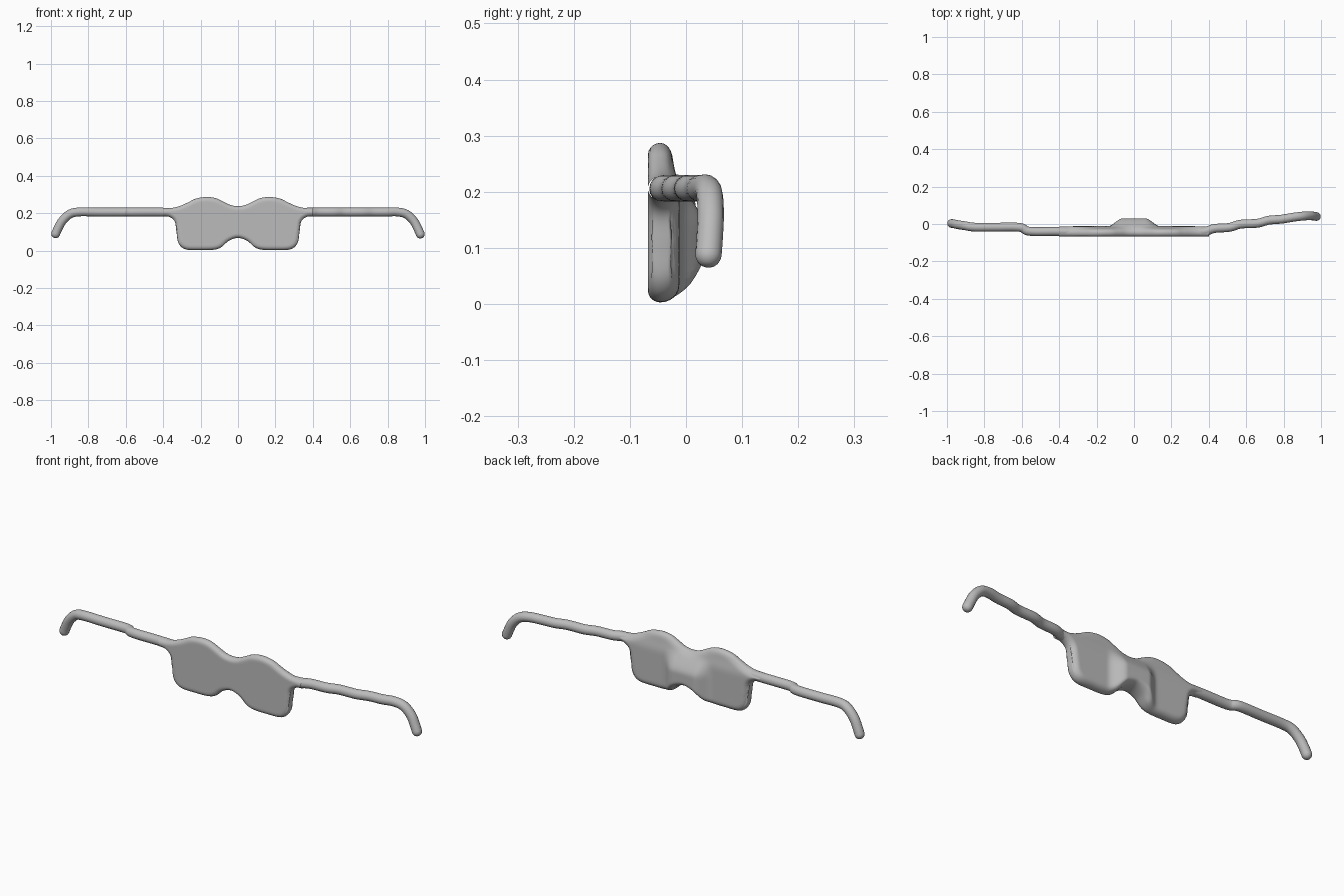
import bpy, bmesh, math
from mathutils import Vector

if "Cube" in bpy.data.objects:
    bpy.data.objects.remove(bpy.data.objects["Cube"])

grey = bpy.data.materials.new("plain grey")
grey.diffuse_color = (0.5, 0.5, 0.5, 1)
grey.use_nodes = True
grey.node_tree.nodes["Principled BSDF"].inputs["Base Color"].default_value = grey.diffuse_color


def spline(pts, n):
    """Catmull-Rom curve through pts with n samples per span."""
    p = [Vector(q) for q in pts]
    p = [2 * p[0] - p[1]] + p + [2 * p[-1] - p[-2]]
    out = []
    for i in range(1, len(p) - 2):
        a, b, c, d = p[i - 1:i + 3]
        for k in range(n):
            t = k / n
            out.append(0.5 * (2 * b + (c - a) * t + (2 * a - 5 * b + 4 * c - d) * t * t
                              + (3 * b - a - 3 * c + d) * t ** 3))
    return out + [p[-2]]


def finish(name, bm):
    bmesh.ops.recalc_face_normals(bm, faces=bm.faces)
    mesh = bpy.data.meshes.new(name)
    bm.to_mesh(mesh)
    bm.free()
    mesh.materials.append(grey)
    mesh.shade_smooth()
    bpy.context.collection.objects.link(bpy.data.objects.new(name, mesh))


def mirrored(half):
    return half + [(-x, z) for x, z in reversed(half[:-1])]


def smoothstep(a, b, v):
    t = min(max((v - a) / (b - a), 0), 1)
    return t * t * (3 - 2 * t)


# Front plate: paired lower and upper outlines, filled by rows between them
lower = mirrored([(-.40, .185), (-.365, .18), (-.338, .155), (-.329, .10), (-.318, .04),
                  (-.28, .007), (-.20, .003), (-.13, .005), (-.09, .018), (-.05, .052), (0, .068)])
upper = mirrored([(-.40, .227), (-.36, .228), (-.33, .233), (-.30, .243), (-.265, .259),
                  (-.225, .278), (-.17, .287), (-.12, .281), (-.08, .263), (-.04, .244), (0, .238)])
low, up = spline(lower, 5), spline(upper, 5)
rim = low + up
ROWS = 28
bm = bmesh.new()
front, back = [], []
for a, b in zip(low, up):
    f_col, b_col = [], []
    for j in range(ROWS + 1):
        t = 0.5 - 0.5 * math.cos(math.pi * j / ROWS)   # rows crowd towards the rim
        p = a.lerp(b, t)
        d = 0 if j in (0, ROWS) else min((p - q).length for q in rim)

        def dome(r):
            return math.sqrt(1 - (1 - min(d / r, 1)) ** 2)
        # nose pad swelling on the rear, fading towards the brow
        pad = (1 - smoothstep(.06, .14, abs(p.x))) * (1 - smoothstep(.14, .235, p.y))
        thick = .034 - .012 * smoothstep(.19, .27, p.y) + .042 * pad
        vf = bm.verts.new((p.x, -.046 - .022 * dome(.022), p.y))
        f_col.append(vf)
        b_col.append(vf if j in (0, ROWS)
                     else bm.verts.new((p.x, -.046 + thick * dome(.03), p.y)))
    front.append(f_col)
    back.append(b_col)
for cols in (front, back):
    for c0, c1 in zip(cols, cols[1:]):
        for j in range(ROWS):
            bm.faces.new((c0[j], c1[j], c1[j + 1], c0[j + 1]))
finish("front_plate", bm)


# Temple arms: round tubes with hooked, domed ends
def arm(name, path, radius=.0235, sides=16):
    pts = spline(path, 6)
    n = len(pts)
    end = (pts[-1] - pts[-2]).normalized()
    rings = [(p, (pts[min(i + 1, n - 1)] - pts[max(i - 1, 0)]).normalized(), radius)
             for i, p in enumerate(pts)]
    for k in range(1, 5):
        w = k * math.pi / 10
        rings.append((pts[-1] + end * radius * math.sin(w), end, radius * math.cos(w)))
    bm = bmesh.new()
    loops = []
    for p, tangent, r in rings:
        u = tangent.cross(Vector((0, 1, 0))).normalized()
        v = tangent.cross(u)
        loops.append([bm.verts.new(p + r * (u * math.cos(2 * math.pi * s / sides)
                                            + v * math.sin(2 * math.pi * s / sides)))
                      for s in range(sides)])
    for l0, l1 in zip(loops, loops[1:]):
        for s in range(sides):
            bm.faces.new((l0[s], l0[s - 1], l1[s - 1], l1[s]))
    bm.faces.new(loops[0])
    bm.faces.new(loops[-1])
    finish(name, bm)


# The right arm steps gradually backwards
arm("right_arm", [(.32, -.042, .205), (.38, -.04, .206), (.43, -.024, .206), (.51, -.018, .206),
                  (.57, -.001, .206), (.66, .004, .206), (.72, .020, .206), (.79, .026, .206),
                  (.85, .036, .207), (.90, .042, .195), (.94, .044, .158), (.963, .042, .115),
                  (.975, .040, .088)])
# The left arm has a single step
arm("left_arm", [(-.32, -.042, .205), (-.42, -.040, .206), (-.56, -.039, .206), (-.61, -.018, .206),
                 (-.74, -.017, .206), (-.85, -.017, .207), (-.90, -.010, .195), (-.94, -.004, .158),
                 (-.964, .001, .115), (-.975, .003, .090)])
